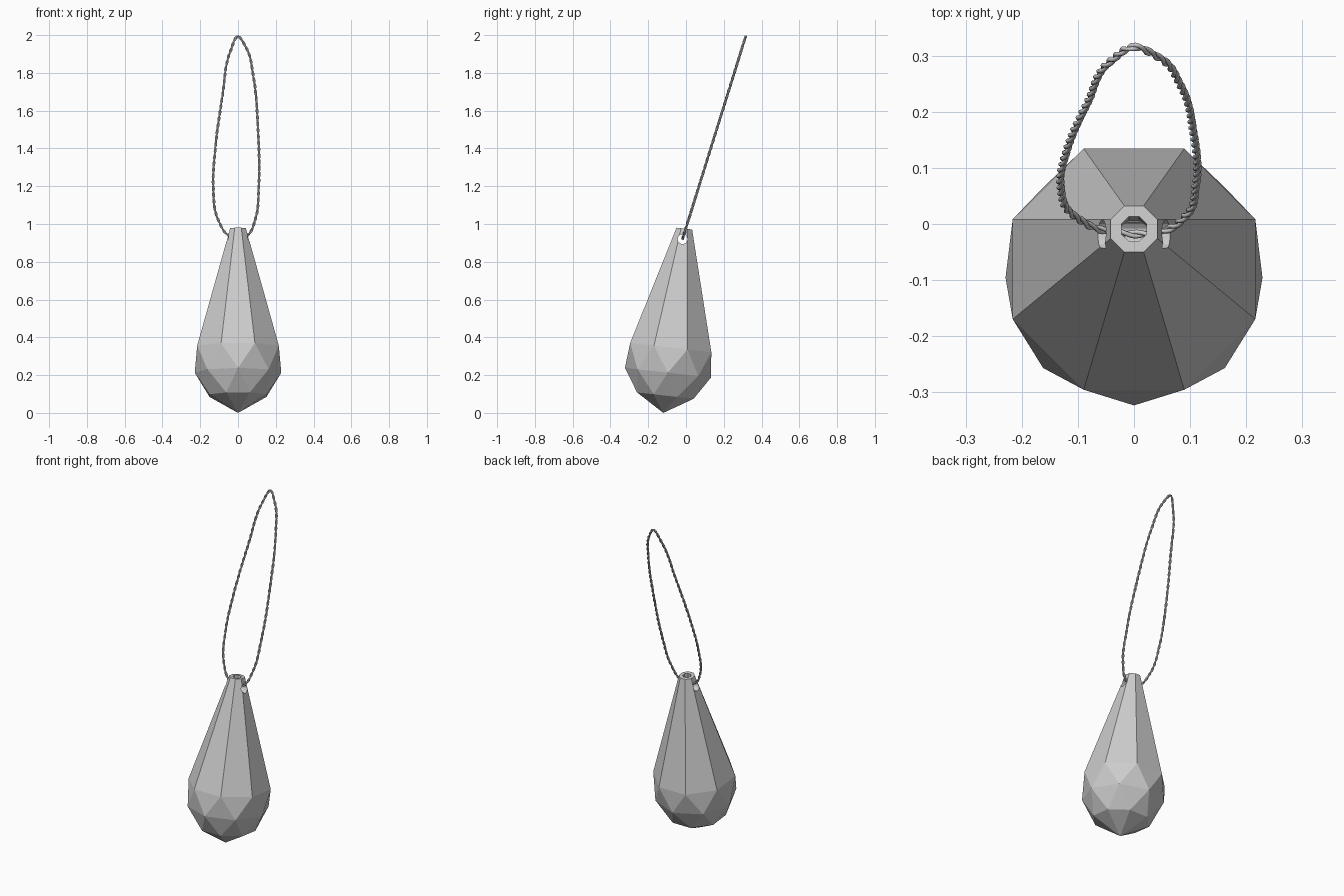
import bpy, bmesh, math
from mathutils import Vector, Matrix

if "Cube" in bpy.data.objects:
    bpy.data.objects.remove(bpy.data.objects["Cube"])

TILT = Matrix.Translation((0, -0.12, 0)) @ Matrix.Rotation(-math.radians(6.5), 4, 'X')
STEP = math.pi / 4


def add_object(name, bm):
    bmesh.ops.recalc_face_normals(bm, faces=bm.faces)
    mesh = bpy.data.meshes.new(name)
    bm.to_mesh(mesh)
    bm.free()
    ob = bpy.data.objects.new(name, mesh)
    bpy.context.collection.objects.link(ob)
    return ob


def cutter(name, radius, depth, sides, matrix):
    bm = bmesh.new()
    bmesh.ops.create_cone(bm, cap_ends=True, segments=sides, radius1=radius,
                          radius2=radius, depth=depth, matrix=matrix)
    ob = add_object(name, bm)
    ob.hide_render = True
    return ob


# Faceted drop: eight-sided rings, alternately turned half a step
bm = bmesh.new()


def ring(height, radius, turn):
    return [bm.verts.new((radius * math.cos((i + turn) * STEP),
                          radius * math.sin((i + turn) * STEP), height)) for i in range(8)]


top = ring(0.982, 0.045, 0.5)
shoulder = ring(0.348, 0.234, 0.5)
girdle = ring(0.214, 0.229, 0)
base = ring(0.092, 0.163, 0.5)
tip = bm.verts.new((0, 0, 0))
bm.faces.new(top)
for i in range(8):
    j = (i + 1) % 8
    bm.faces.new((top[i], shoulder[i], shoulder[j], top[j]))
    bm.faces.new((shoulder[i], girdle[j], shoulder[j]))
    bm.faces.new((shoulder[i], girdle[i], girdle[j]))
    bm.faces.new((girdle[i], base[i], girdle[j]))
    bm.faces.new((base[i], base[j], girdle[j]))
    bm.faces.new((base[i], tip, base[j]))
bm.transform(TILT)
drop = add_object("faceted_drop", bm)

# Cord hole from side to side, and the bore down from the top
side = Matrix.Translation((0, -0.018, 0.92)) @ Matrix.Rotation(math.pi / 2, 4, 'Y')
bore = TILT @ Matrix.Translation((0, 0, 0.98)) @ Matrix.Rotation(STEP / 2, 4, 'Z')
cutters = [cutter("side_hole_cutter", 0.026, 0.4, 16, side),
           cutter("top_bore_cutter", 0.024, 0.13, 8, bore)]
bpy.context.view_layer.objects.active = drop
for c in cutters:
    mod = drop.modifiers.new(c.name, 'BOOLEAN')
    mod.object = c
    mod.operation = 'DIFFERENCE'
    mod.solver = 'EXACT'
    bpy.ops.object.modifier_apply(modifier=mod.name)
for c in cutters:
    bpy.data.objects.remove(c)

# Cord loop: (x, z) outline lying in a plane that leans back
outline = [(0, 0.922), (0.05, 0.94), (0.093, 1.03), (0.11, 1.2), (0.106, 1.5), (0.083, 1.77),
           (0.045, 1.93), (0, 1.993), (-0.042, 1.91), (-0.082, 1.68), (-0.12, 1.4),
           (-0.131, 1.2), (-0.108, 1.03), (-0.05, 0.94)]
lean = 0.335 / 1.075
pts = [Vector((x, -0.018 + (z - 0.922) * lean, z)) for x, z in outline]
normal = Vector((0, 1, -lean)).normalized()


def spline(t):
    i, f = int(t), t - int(t)
    a, b, c, d = (pts[(i + k) % len(pts)] for k in (-1, 0, 1, 2))
    # centripetal-style tangents for uneven spacing
    ab, bc, cd = (b - a).length, (c - b).length, (d - c).length
    m1 = ((b - a) / ab * bc + (c - b) / bc * ab) / (ab + bc) * bc
    m2 = ((c - b) / bc * cd + (d - c) / cd * bc) / (bc + cd) * bc
    return ((2 * f**3 - 3 * f**2 + 1) * b + (f**3 - 2 * f**2 + f) * m1
            + (3 * f**2 - 2 * f**3) * c + (f**3 - f**2) * m2)


# Resample the loop evenly so the twist has a constant pitch
fine = [spline(k * len(pts) / 2000) for k in range(2000)]
dist = [0.0]
for k in range(2000):
    dist.append(dist[-1] + (fine[(k + 1) % 2000] - fine[k]).length)
COUNT, TURNS = 480, 34
even, k = [], 0
for n in range(COUNT):
    s = dist[-1] * n / COUNT
    while dist[k + 1] < s:
        k += 1
    f = (s - dist[k]) / (dist[k + 1] - dist[k])
    even.append(fine[k].lerp(fine[(k + 1) % 2000], f))

# Two strands wound round each other
for strand in range(2):
    curve = bpy.data.curves.new("cord_strand", 'CURVE')
    curve.dimensions = '3D'
    curve.bevel_depth = 0.0042
    curve.bevel_resolution = 1
    sp = curve.splines.new('POLY')
    sp.points.add(COUNT - 1)
    sp.use_cyclic_u = True
    for n in range(COUNT):
        tangent = (even[(n + 1) % COUNT] - even[n - 1]).normalized()
        across = tangent.cross(normal)
        a = math.tau * (TURNS * n / COUNT + strand / 2)
        p = even[n] + 0.0036 * (math.cos(a) * normal + math.sin(a) * across)
        sp.points[n].co = (*p, 1)
    sp.use_smooth = True
    ob = bpy.data.objects.new("cord_strand_%d" % (strand + 1), curve)
    bpy.context.collection.objects.link(ob)
